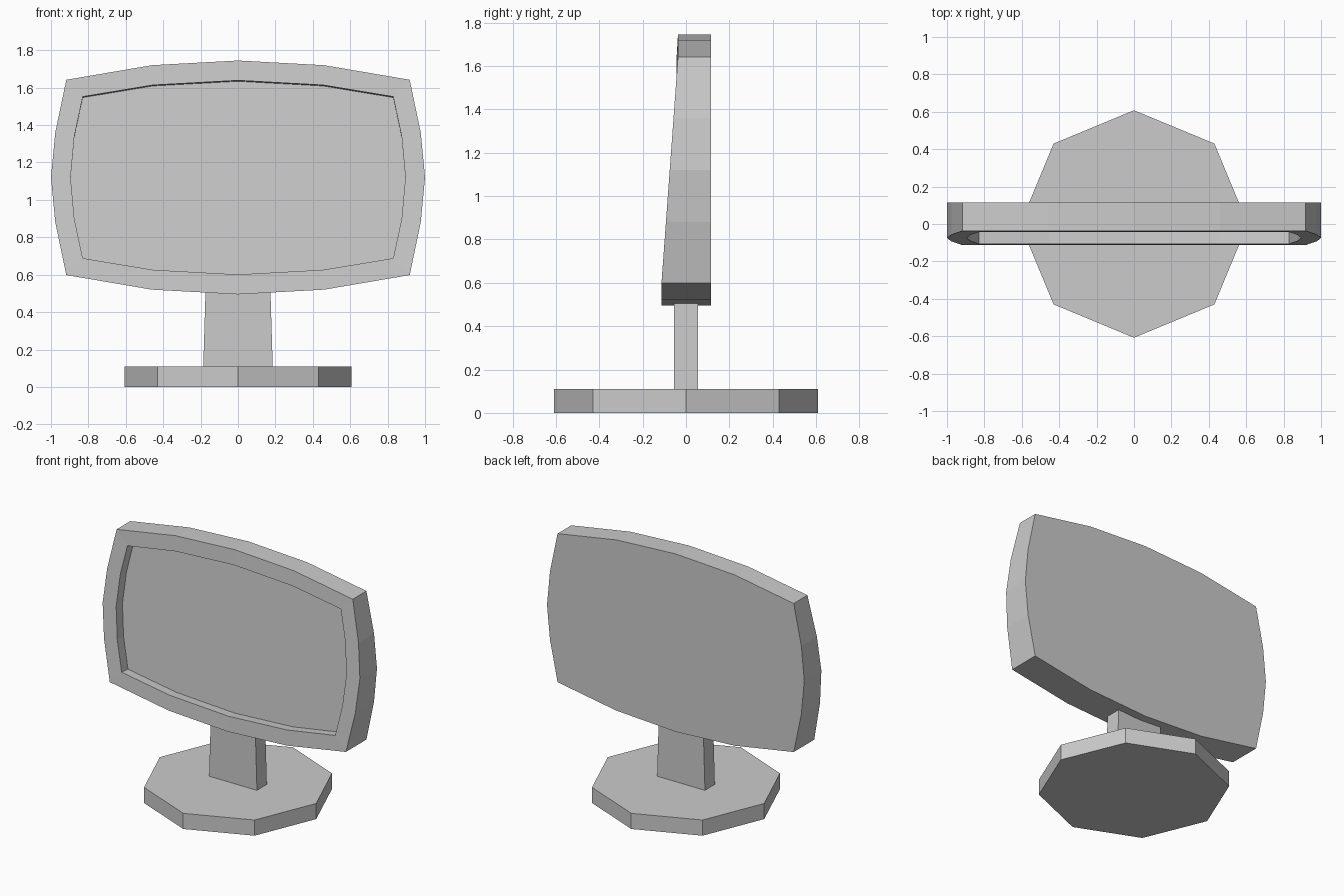
import bpy, bmesh, math

if "Cube" in bpy.data.objects:
    bpy.data.objects.remove(bpy.data.objects["Cube"])

ZC = 1.12          # height of the screen centre
BACK_Y = 0.115


def finish(name, bm):
    bmesh.ops.recalc_face_normals(bm, faces=bm.faces)
    mesh = bpy.data.meshes.new(name)
    bm.to_mesh(mesh)
    bm.free()
    ob = bpy.data.objects.new(name, mesh)
    bpy.context.collection.objects.link(ob)
    return ob


def outline(quarter):
    """Mirror a quarter profile (side middle to top middle) into a closed loop."""
    half = quarter + [(-x, z) for x, z in reversed(quarter[:-1])]
    return half + [(x, -z) for x, z in reversed(half[1:-1])]


def front_y(dz, limit):
    """Leaning front plane, levelled off above and below the corners."""
    return -0.075 + 0.073 * max(-limit, min(limit, dz))


def loft(name, rings):
    bm = bmesh.new()
    loops = [[bm.verts.new(p) for p in ring] for ring in rings]
    for a, b in zip(loops, loops[1:]):
        for i in range(len(a)):
            j = (i + 1) % len(a)
            bm.faces.new((a[i], a[j], b[j], b[i]))
    bm.faces.new(loops[0])
    bm.faces.new(loops[-1])
    return finish(name, bm)


# Monitor housing: back, outer wall, bezel and recessed screen
outer = outline([(1, 0), (0.977, 0.24), (0.918, 0.522), (0.46, 0.60), (0, 0.625)])
inner = outline([(0.895, 0), (0.875, 0.22), (0.83, 0.432), (0.455, 0.494), (0, 0.519)])
housing = loft("monitor_housing", [
    [(x, BACK_Y, ZC + z) for x, z in outer],
    [(x, front_y(z, 0.52), ZC + z) for x, z in outer],
    [(x, front_y(z, 0.432), ZC + z) for x, z in inner],
    [(x, front_y(z, 0.432) + 0.07, ZC + z - 0.005) for x, z in inner],
])

# Tapered neck
loft("neck", [[(sx * w, sy * 0.055, z) for sx, sy in ((-1, -1), (1, -1), (1, 1), (-1, 1))]
              for w, z in ((0.186, 0.10), (0.173, 0.53))])

# Octagonal foot
loft("base", [[(0.608 * math.cos(math.pi / 4 * i), 0.608 * math.sin(math.pi / 4 * i), z)
               for i in range(8)] for z in (0, 0.11)])
